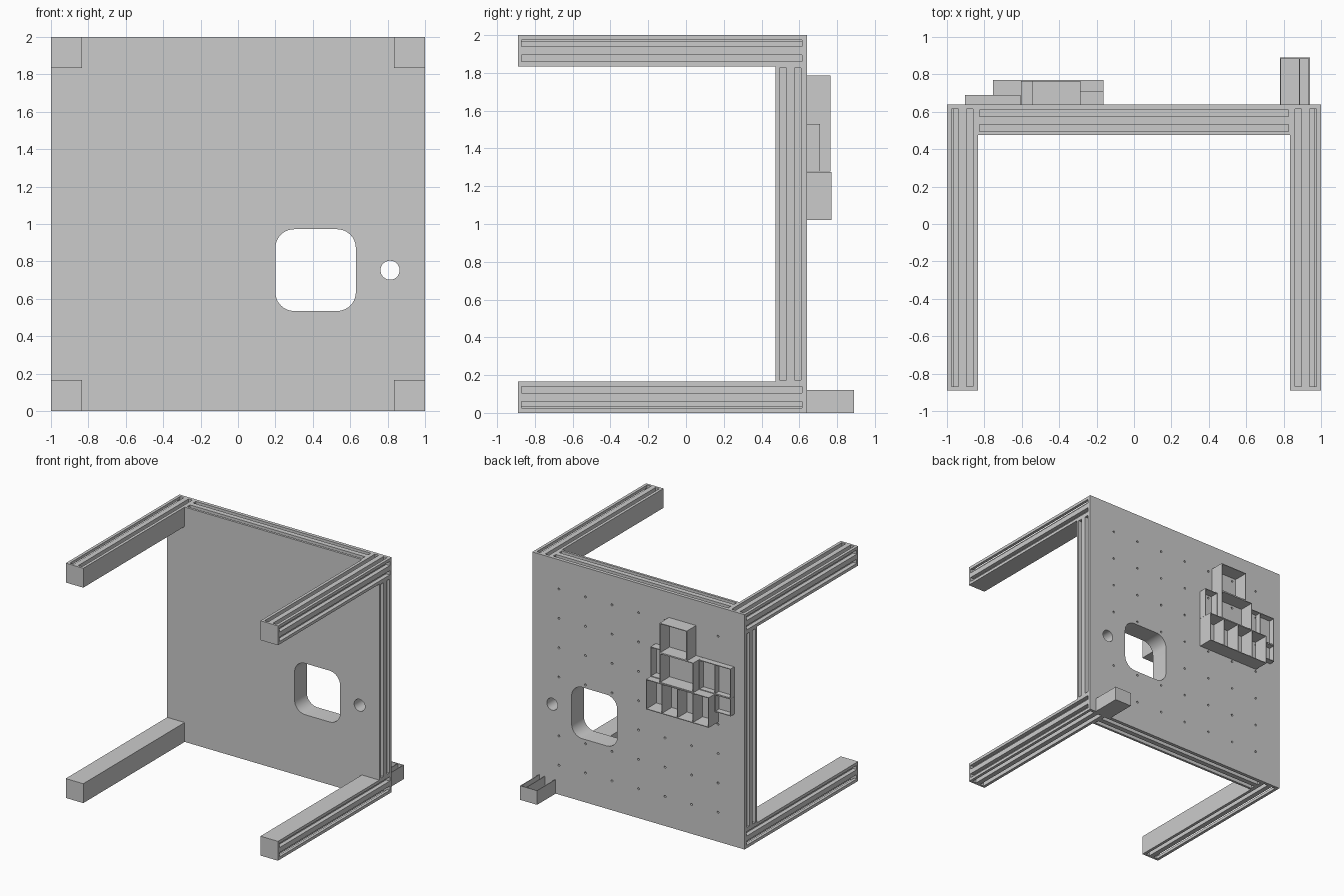
import bpy, bmesh, math

if "Cube" in bpy.data.objects:
    bpy.data.objects.remove(bpy.data.objects["Cube"])

YF, YB, T = 0.475, 0.64, 0.165      # plate front, plate back, leg thickness
GROOVE, OFFSETS = 0.036, (0.043, 0.122)
DEPTH = 0.035


def add_box(bm, x, y, z):
    """Axis-aligned box from three (min, max) ranges."""
    v = [bm.verts.new((a, b, c)) for a in x for b in y for c in z]
    for f in ((0, 1, 3, 2), (4, 6, 7, 5), (0, 4, 5, 1), (2, 3, 7, 6), (0, 2, 6, 4), (1, 5, 7, 3)):
        bm.faces.new([v[i] for i in f])


def add_prism(bm, pts, y0, y1):
    """Extrude an x-z outline along y."""
    a = [bm.verts.new((x, y0, z)) for x, z in pts]
    b = [bm.verts.new((x, y1, z)) for x, z in pts]
    bm.faces.new(a)
    bm.faces.new(b[::-1])
    n = len(pts)
    for i in range(n):
        j = (i + 1) % n
        bm.faces.new((a[i], b[i], b[j], a[j]))


def make(name, bm):
    bmesh.ops.recalc_face_normals(bm, faces=bm.faces)
    me = bpy.data.meshes.new(name)
    bm.to_mesh(me)
    bm.free()
    ob = bpy.data.objects.new(name, me)
    bpy.context.collection.objects.link(ob)
    return ob


def boxes(name, items):
    bm = bmesh.new()
    for it in items:
        add_box(bm, *it)
    return make(name, bm)


def cut(ob, cutter):
    cutter.hide_render = True
    m = ob.modifiers.new("cut", 'BOOLEAN')
    m.operation, m.solver, m.object = 'DIFFERENCE', 'EXACT', cutter
    bpy.context.view_layer.objects.active = ob
    bpy.ops.object.modifier_apply(modifier=m.name)
    bpy.data.objects.remove(cutter)


def span(c, w=GROOVE):
    return (c - w / 2, c + w / 2)


def shell(edge, sign):
    """Range reaching DEPTH inward from an outer face."""
    return tuple(sorted((edge - sign * DEPTH, edge + sign * 0.05)))


def arc(cx, cz, r, a0, a1, n):
    return [(cx + r * math.cos(math.radians(a0 + (a1 - a0) * i / n)),
             cz + r * math.sin(math.radians(a0 + (a1 - a0) * i / n))) for i in range(n + 1)]


# Four corner legs, grooved on their two outer faces
for sx, side in ((-1, "left"), (1, "right")):
    for sz, level in ((-1, "lower"), (1, "upper")):
        xr = tuple(sorted((sx, sx * (1 - T))))
        zr = tuple(sorted((1 + sz, 1 + sz * (1 - T))))
        leg = boxes(f"{level}_{side}_leg", [(xr, (-0.89, YB), zr)])
        gy = (-0.87, 0.615)
        cut(leg, boxes("cutter", [(span(sx * (1 - o)), gy, shell(1 + sz, sz)) for o in OFFSETS]))
        cut(leg, boxes("cutter", [(shell(sx, sx), gy, span(1 + sz * (1 - o))) for o in OFFSETS]))

# Main plate, notched at the corners for the legs
k = 1 - T
bm = bmesh.new()
add_prism(bm, [(-k, 0), (k, 0), (k, T), (1, T), (1, 2 - T), (k, 2 - T), (k, 2), (-k, 2),
               (-k, 2 - T), (-1, 2 - T), (-1, T), (-k, T)], YF, YB)
plate = make("main_plate", bm)

# Grooves on the four plate edges
run = 0.825
edge = []
for s in (-1, 1):
    for o in OFFSETS:
        y = span(YF + o - 0.005)
        edge.append(((-run, run), y, shell(1 + s, s)))
        edge.append((shell(s, s), y, (1 - run, 1 + run)))
cut(plate, boxes("cutter", edge))

# Rounded window and round hole
r, x0, x1, z0, z1 = 0.1, 0.2, 0.63, 0.535, 0.972
bm = bmesh.new()
add_prism(bm, arc(x1 - r, z1 - r, r, 0, 90, 10) + arc(x0 + r, z1 - r, r, 90, 180, 10)
          + arc(x0 + r, z0 + r, r, 180, 270, 10) + arc(x1 - r, z0 + r, r, 270, 360, 10), 0.3, 0.8)
add_prism(bm, arc(0.813, 0.753, 0.051, 0, 360, 40)[:-1], 0.3, 0.8)
cut(plate, make("cutter", bm))

# Grid of small blind mounting holes on the back
bm = bmesh.new()
for i in range(-3, 4):
    for j in range(1, 8):
        if j == 3 and i > 0:
            continue
        add_prism(bm, arc(i * 0.25, j * 0.25, 0.009, 0, 360, 12)[:-1], YB - 0.04, YB + 0.05)
cut(plate, make("cutter", bm))
bpy.context.view_layer.objects.active = plate
plate.select_set(True)
bpy.ops.object.shade_smooth_by_angle()

# Thin-walled storage cells, open to the back
W = 0.006


def cells(name, xs, zs, depth):
    y = (YB, depth)
    full_x, full_z = (xs[0] - W / 2, xs[-1] + W / 2), (zs[0] - W / 2, zs[-1] + W / 2)
    return boxes(name, [(span(x, W), y, full_z) for x in xs] + [(full_x, y, span(z, W)) for z in zs])


cells("top_bin", (-0.54, -0.29), (1.533, 1.783), 0.765)
cells("middle_bin", (-0.602, -0.29), (1.28, 1.527), 0.765)
cells("side_bin", (-0.283, -0.165), (1.28, 1.527), 0.71)
cells("bottom_bins", (-0.75, -0.602, -0.455, -0.31, -0.165), (1.023, 1.273), 0.77)
cells("shallow_bins", (-0.9, -0.755, -0.609), (1.28, 1.527), 0.69)
cells("small_shallow_bin", (-0.9, -0.757), (1.13, 1.273), 0.69)

# Low open-top holder at the lower back corner
hx, hy, hz = (0.78, 0.94), (YB, 0.89), (0, 0.12)
boxes("corner_holder", [(hx, hy, (0, W)), (hx, (0.89 - W, 0.89), hz)]
      + [((x, x + W), hy, hz) for x in (0.78, 0.882, 0.934)])
